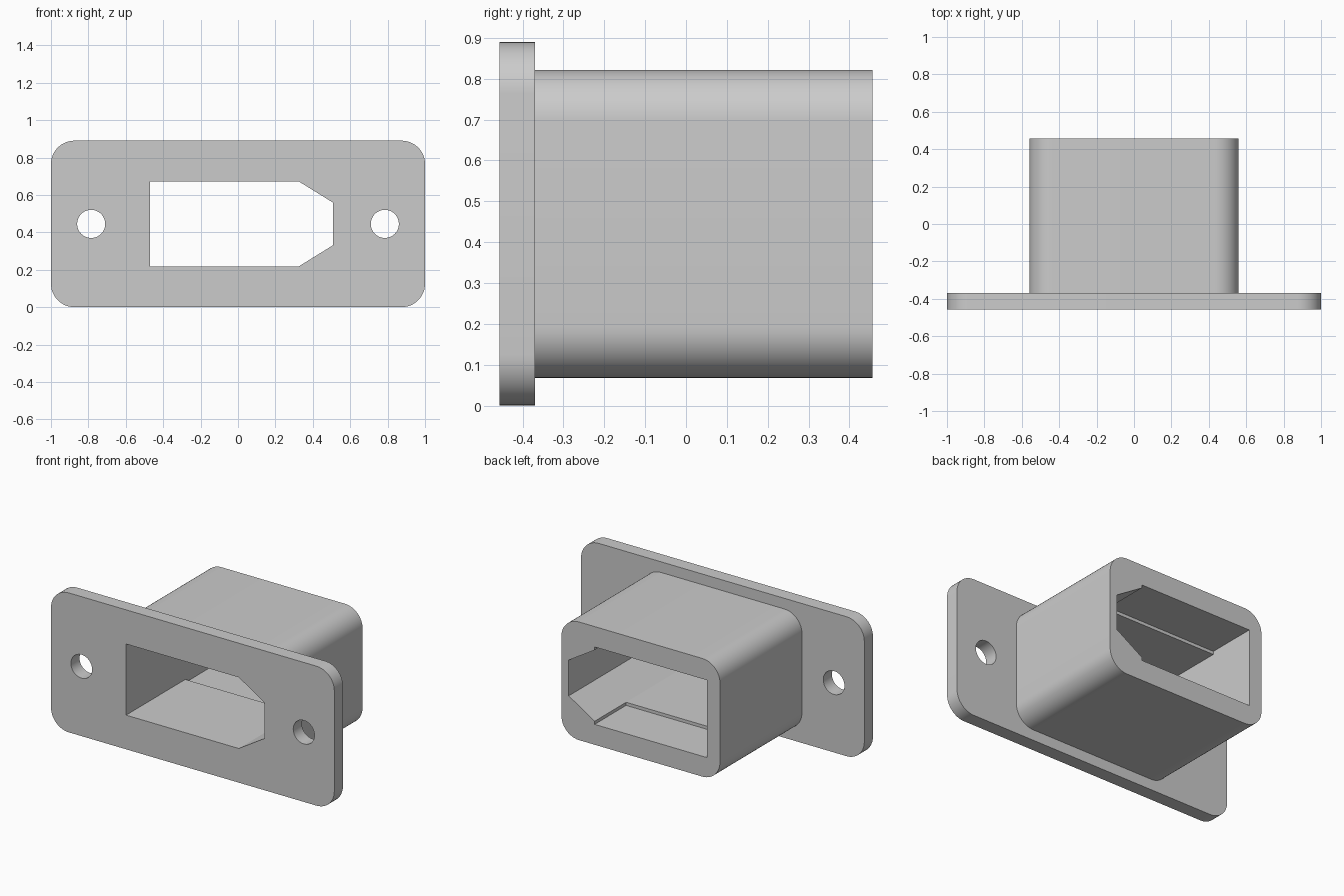
import bpy
import bmesh
from math import cos, sin, pi, radians

if "Cube" in bpy.data.objects:
    bpy.data.objects.remove(bpy.data.objects["Cube"])

MID_Z = 0.445  # height of the horizontal symmetry plane

grey = bpy.data.materials.new("plain grey")
grey.use_nodes = True
grey.diffuse_color = (0.6, 0.6, 0.6, 1)
grey.node_tree.nodes["Principled BSDF"].inputs["Base Color"].default_value = (0.6, 0.6, 0.6, 1)


def arc(cx, cz, r, start, sweep, steps):
    return [(cx + r * cos(start + sweep * i / steps),
             cz + r * sin(start + sweep * i / steps)) for i in range(steps + 1)]


def rounded_rect(half_w, half_h, r):
    pts = []
    for i, (sx, sz) in enumerate([(1, 1), (-1, 1), (-1, -1), (1, -1)]):
        pts += arc(sx * (half_w - r), sz * (half_h - r), r, i * pi / 2, pi / 2, 12)
    return pts


def prism(name, outline, y0, y1):
    """Solid from an (x, height above mid plane) outline, running from y0 to y1."""
    bm = bmesh.new()
    face = bm.faces.new([bm.verts.new((x, y0, MID_Z + z)) for x, z in outline])
    ext = bmesh.ops.extrude_face_region(bm, geom=[face])
    verts = [g for g in ext["geom"] if isinstance(g, bmesh.types.BMVert)]
    bmesh.ops.translate(bm, verts=verts, vec=(0, y1 - y0, 0))
    bmesh.ops.recalc_face_normals(bm, faces=bm.faces)
    mesh = bpy.data.meshes.new(name)
    bm.to_mesh(mesh)
    bm.free()
    mesh.materials.append(grey)
    obj = bpy.data.objects.new(name, mesh)
    bpy.context.collection.objects.link(obj)
    return obj


def combine(target, tool, operation):
    """Apply a boolean and discard the tool."""
    mod = target.modifiers.new(operation.lower(), "BOOLEAN")
    mod.operation, mod.solver, mod.object = operation, "EXACT", tool
    bpy.context.view_layer.update()
    graph = bpy.context.evaluated_depsgraph_get()
    mesh = bpy.data.meshes.new_from_object(target.evaluated_get(graph))
    target.modifiers.clear()
    target.data = mesh
    bpy.data.objects.remove(tool)


# Mounting flange joined to the socket body behind it
housing = prism("socket_housing", rounded_rect(1, 0.445, 0.125), -0.457, -0.37)
body = prism("body", rounded_rect(0.56, 0.377, 0.125), -0.42, 0.457)
combine(housing, body, "UNION")

# Through opening with two chamfered corners
keyed = [(-0.47, -0.227), (0.325, -0.227), (0.508, -0.114),
         (0.508, 0.114), (0.325, 0.227), (-0.47, 0.227)]
combine(housing, prism("opening_cutter", keyed, -0.6, 0.6), "DIFFERENCE")

# Slightly taller latch recess at the rear
recess = [(-0.47, -0.247), (0.325, -0.247), (0.325, 0.247), (-0.47, 0.247)]
combine(housing, prism("recess_cutter", recess, 0.14, 0.6), "DIFFERENCE")

# Screw holes
for side in (-1, 1):
    circle = arc(side * 0.785, 0, 0.075, 0, 2 * pi, 48)[:-1]
    combine(housing, prism("screw_cutter", circle, -0.6, -0.2), "DIFFERENCE")

bpy.ops.object.select_all(action="DESELECT")
housing.select_set(True)
bpy.context.view_layer.objects.active = housing
bpy.ops.object.shade_smooth_by_angle(angle=radians(25))
